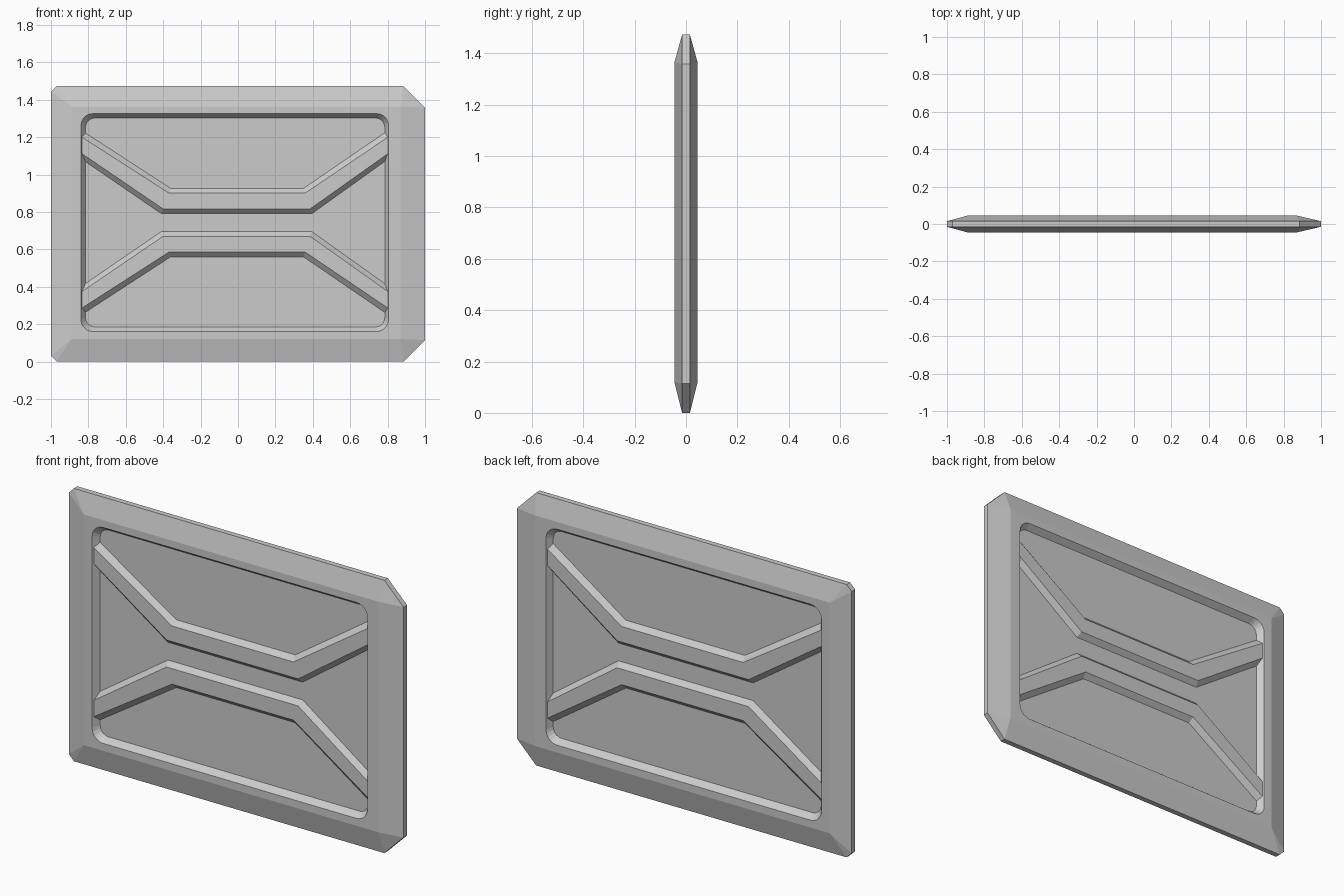
import bpy, bmesh, math
from mathutils import Vector

cube = bpy.data.objects.get("Cube")
if cube:
    bpy.data.objects.remove(cube, do_unlink=True)

grey = bpy.data.materials.new("light grey metal")
grey.use_nodes = True
grey.diffuse_color = (0.6, 0.6, 0.6, 1)
grey.node_tree.nodes["Principled BSDF"].inputs["Base Color"].default_value = (0.6, 0.6, 0.6, 1)

STEPS = 6          # points along each corner
MID = 0.743        # height of the mirror line between the ribs


def outline(x0, x1, z0, z1, y, left, right, arc=True):
    """Rectangle in the xz plane with rounded or chamfered corners."""
    pts = []
    corners = [(x1, z1, -1, -1, right), (x0, z1, 1, -1, left),
               (x0, z0, 1, 1, left), (x1, z0, -1, 1, right)]
    for k, (cx, cz, sx, sz, r) in enumerate(corners):
        c = Vector((cx + sx * r, y, cz + sz * r))
        a0 = k * math.pi / 2
        ends = [Vector((math.cos(a), 0, math.sin(a))) for a in (a0, a0 + math.pi / 2)]
        for i in range(STEPS):
            t = i / (STEPS - 1)
            a = a0 + t * math.pi / 2
            d = Vector((math.cos(a), 0, math.sin(a))) if arc else ends[0].lerp(ends[1], t)
            pts.append(c + d * r)
    return pts


def loft(name, loops):
    """Skin a row of closed loops and cap both ends."""
    bm = bmesh.new()
    rows = [[bm.verts.new(p) for p in loop] for loop in loops]
    n = len(rows[0])
    for a, b in zip(rows, rows[1:]):
        for i in range(n):
            j = (i + 1) % n
            bm.faces.new((a[i], a[j], b[j], b[i]))
    bm.faces.new(rows[0])
    bm.faces.new(rows[-1])
    bmesh.ops.remove_doubles(bm, verts=bm.verts, dist=0.0005)
    bmesh.ops.dissolve_limit(bm, angle_limit=0.01, verts=bm.verts, edges=bm.edges)
    bmesh.ops.recalc_face_normals(bm, faces=bm.faces)
    mesh = bpy.data.meshes.new(name)
    bm.to_mesh(mesh)
    bm.free()
    mesh.materials.append(grey)
    obj = bpy.data.objects.new(name, mesh)
    bpy.context.collection.objects.link(obj)
    return obj


# Panel with bevelled frame: recess floor, recess lip, frame face, outer rim
def side(s):
    return [
        outline(-0.815, 0.785, 0.185, 1.302, s * 0.012, 0.05, 0.05),
        outline(-0.84, 0.805, 0.16, 1.326, s * 0.045, 0.065, 0.065),
        outline(-0.89, 0.87, 0.12, 1.365, s * 0.045, 0, 0),
        outline(-1, 1, 0, 1.473, s * 0.015, 0.03, 0.115, arc=False),
    ]


loft("framed_panel", side(-1) + side(1)[::-1])

# Bent ribs: x, z of the upper and lower edges, at the base and on the crest
upper_base = [(-0.835, 1.235), (-0.36, 0.926), (0.35, 0.926), (0.802, 1.235)]
upper_crest = [(-0.835, 1.2), (-0.368, 0.9), (0.358, 0.9), (0.802, 1.2)]
lower_crest = [(-0.835, 1.112), (-0.4, 0.816), (0.385, 0.816), (0.802, 1.112)]
lower_base = [(-0.835, 1.082), (-0.41, 0.791), (0.395, 0.791), (0.802, 1.082)]


def rib(name, flip):
    sections = []
    for ub, uc, lc, lb in zip(upper_base, upper_crest, lower_crest, lower_base):
        ring = [(ub, -0.012), (uc, -0.038), (lc, -0.038), (lb, -0.012),
                (lb, 0.012), (lc, 0.038), (uc, 0.038), (ub, 0.012)]
        sections.append([(x, y, MID + flip * (z - MID)) for (x, z), y in ring])
    loft(name, sections)


rib("upper_rib", 1)
rib("lower_rib", -1)
